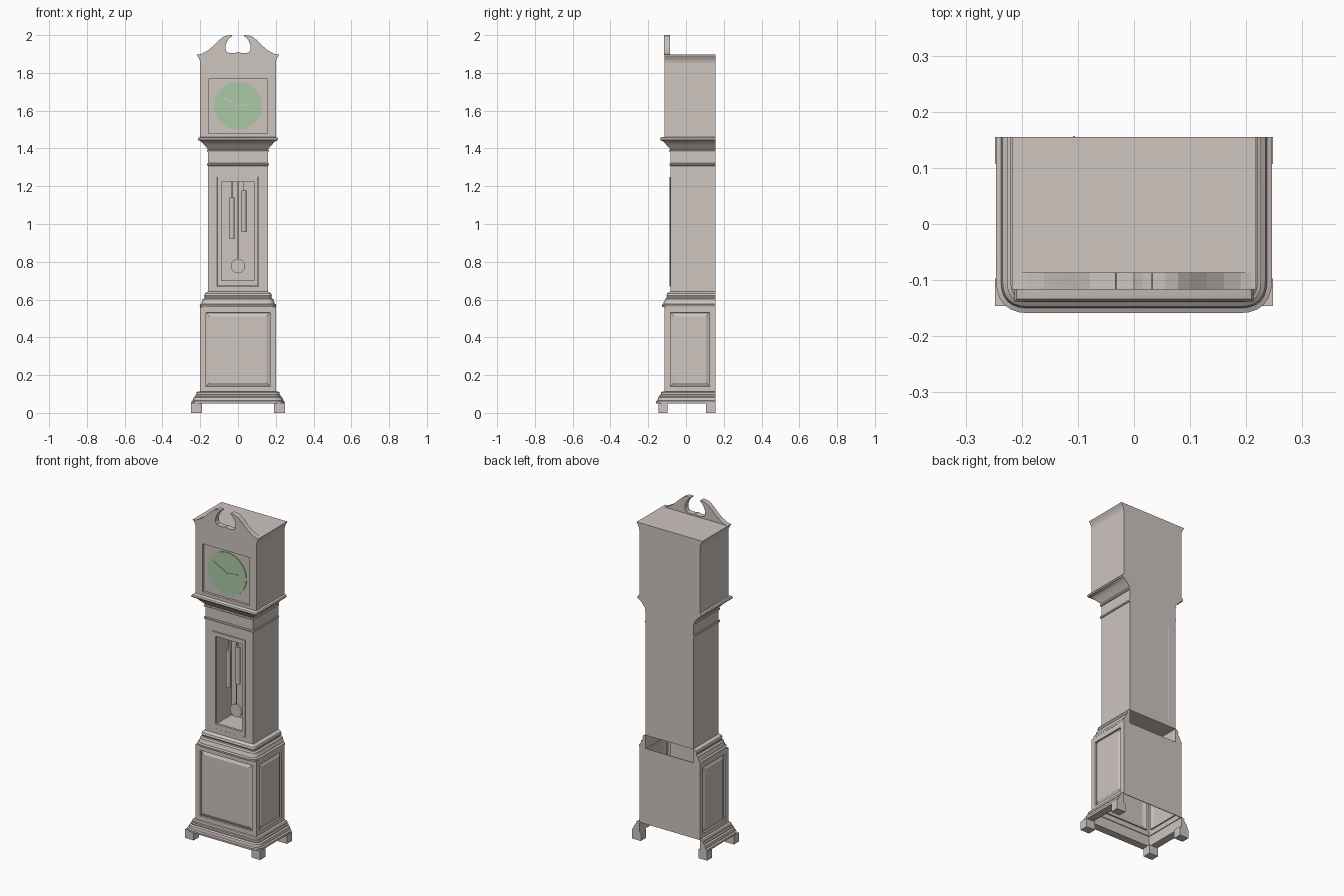
import bpy, bmesh, math
from mathutils import Vector, Matrix

if "Cube" in bpy.data.objects:
    bpy.data.objects.remove(bpy.data.objects["Cube"])

YB = 0.155                      # flat back plane
BASE = (0.2, -0.113)            # half width, front y
WAIST = (0.158, -0.083)
HOOD = (0.2, -0.113)


def material(name, rgb):
    m = bpy.data.materials.new(name)
    m.diffuse_color = (*rgb, 1)
    m.use_nodes = True
    m.node_tree.nodes["Principled BSDF"].inputs["Base Color"].default_value = m.diffuse_color
    return m


WOOD = material("warm_grey_wood", (0.62, 0.555, 0.52))
GREEN = material("pale_green_dial", (0.41, 0.59, 0.385))


def finish(name, bm, mat=WOOD, smooth=False):
    bmesh.ops.recalc_face_normals(bm, faces=bm.faces[:])
    me = bpy.data.meshes.new(name)
    bm.to_mesh(me)
    bm.free()
    ob = bpy.data.objects.new(name, me)
    me.materials.append(mat)
    bpy.context.collection.objects.link(ob)
    if smooth:
        bpy.ops.object.select_all(action='DESELECT')
        ob.select_set(True)
        bpy.context.view_layer.objects.active = ob
        bpy.ops.object.shade_smooth_by_angle(angle=math.radians(35))
    return ob


def box(name, x0, x1, y0, y1, z0, z1):
    bm = bmesh.new()
    bmesh.ops.create_cube(bm, size=1)
    for v in bm.verts:
        v.co = ((x0 + x1) / 2 + v.co.x * (x1 - x0), (y0 + y1) / 2 + v.co.y * (y1 - y0),
                (z0 + z1) / 2 + v.co.z * (z1 - z0))
    return finish(name, bm)


def cylinder(name, r, a, b, mat=WOOD, seg=16):
    a, b = Vector(a), Vector(b)
    bm = bmesh.new()
    rot = (b - a).to_track_quat('Z', 'Y').to_matrix().to_4x4()
    bmesh.ops.create_cone(bm, cap_ends=True, segments=seg, radius1=r, radius2=r,
                          depth=(b - a).length, matrix=Matrix.Translation((a + b) / 2) @ rot)
    return finish(name, bm, mat, True)


def extrude_y(name, pts, y0, y1):
    """Solid from an x-z outline."""
    bm = bmesh.new()
    f = bm.faces.new([bm.verts.new((x, y0, z)) for x, z in pts])
    ext = bmesh.ops.extrude_face_region(bm, geom=[f])
    for v in ext["geom"]:
        if isinstance(v, bmesh.types.BMVert):
            v.co.y = y1
    return finish(name, bm)


def frame(name, outer, inner, y0, y1):
    """Rectangular frame; rectangles are (half width, z0, z1)."""
    bm = bmesh.new()
    loops = []
    for (w, z0, z1), y in ((outer, y0), (inner, y0), (inner, y1), (outer, y1)):
        loops.append([bm.verts.new((x, y, z)) for x, z in ((-w, z0), (w, z0), (w, z1), (-w, z1))])
    for i in range(4):
        a, b = loops[i], loops[(i + 1) % 4]
        for k in range(4):
            n = (k + 1) % 4
            bm.faces.new((a[k], a[n], b[n], b[k]))
    return finish(name, bm)


def moulding(name, profile, ref, rounded=0.0):
    """Sweep a closed (offset, z) profile round the left, front and right sides."""
    hw, yf = ref
    bm = bmesh.new()
    rows = []
    for off, z in profile:
        x, y = hw + off, yf - off
        r = max(off, 0) * rounded
        right = [(x, YB)]
        for i in range(7 if rounded else 1):
            t = i / 6
            right.append((x - r * t * t, y + r * (1 - t) ** 2))
        path = right + [(-px, py) for px, py in reversed(right)]
        rows.append([bm.verts.new((px, py, z)) for px, py in path])
    n = len(rows)
    for i in range(n):
        a, b = rows[i], rows[(i + 1) % n]
        for k in range(len(a) - 1):
            bm.faces.new((a[k], a[k + 1], b[k + 1], b[k]))
    for end in (0, -1):
        bm.faces.new([r[end] for r in rows])
    return finish(name, bm, WOOD, True)


# Feet
for sx, side in ((-1, "left"), (1, "right")):
    for y0, y1, end in ((-0.146, -0.097, "front"), (0.107, YB, "back")):
        xs = sorted((sx * 0.19, sx * 0.248))
        box(f"{end}_{side}_foot", *xs, y0, y1, 0, 0.052)

# Plinth moulding, open at the back
moulding("plinth_moulding", [(0, 0.05), (0.045, 0.05), (0.046, 0.062), (0.037, 0.066), (0.037, 0.072),
                             (0.034, 0.082), (0.026, 0.088), (0.026, 0.094), (0.019, 0.097),
                             (0.020, 0.108), (0.014, 0.113), (0, 0.113)], BASE, 1.3)

# Base: open-ended box with raised panels on front and sides
bm = bmesh.new()
bmesh.ops.create_cube(bm, size=1)
for v in bm.verts:
    v.co = (v.co.x * 0.4, (BASE[1] + YB) / 2 + v.co.y * (YB - BASE[1]), 0.335 + v.co.z * 0.45)
bm.normal_update()
bmesh.ops.delete(bm, geom=[f for f in bm.faces if abs(f.normal.z) > 0.5], context='FACES_ONLY')
panels = [f for f in bm.faces if f.normal.y < 0.5]
for thick, depth in ((0.042, 0), (0.001, -0.010), (0.027, 0.009)):
    bmesh.ops.inset_individual(bm, faces=panels, thickness=thick, depth=depth)
base = finish("base_case", bm)
sol = base.modifiers.new("thickness", 'SOLIDIFY')
sol.thickness = 0.006
sol.offset = -1

# Moulding between base and waist, open at the back
moulding("waist_moulding", [(0, 0.56), (0.043, 0.56), (0.045, 0.572), (0.036, 0.577), (0.035, 0.586),
                            (0.029, 0.595), (0.029, 0.602), (0.020, 0.608), (0.018, 0.614),
                            (0.021, 0.622), (0.017, 0.633), (0.006, 0.640), (0, 0.643)], WAIST, 1.3)

# Waist: hollow case with a framed door opening
W, WF = WAIST
frame("waist_front", (W, 0.64, 1.405), (0.108, 0.67, 1.25), WF, WF + 0.014)
frame("door_frame", (0.106, 0.672, 1.248), (0.088, 0.70, 1.222), WF - 0.003, WF + 0.012)
box("waist_left_side", -W, -W + 0.012, WF + 0.014, YB, 0.64, 1.405)
box("waist_right_side", W - 0.012, W, WF + 0.014, YB, 0.64, 1.405)
box("waist_back", -W + 0.012, W - 0.012, YB - 0.01, YB, 0.64, 1.405)
box("waist_floor", -W + 0.012, W - 0.012, WF + 0.014, YB - 0.01, 0.64, 0.65)
cylinder("door_hinge_rod", 0.003, (-0.107, WF - 0.001, 0.67), (-0.107, WF - 0.001, 1.25), seg=8)
cylinder("back_hinge_rod", 0.002, (-0.107, YB, 0.67), (-0.107, YB, 1.25), seg=8)
for i, z in enumerate((1.315, 1.388)):
    moulding(f"waist_band_{i + 1}", [(-0.002, z - 0.008), (0.004, z - 0.006), (0.006, z),
                                     (0.004, z + 0.006), (-0.002, z + 0.008)], WAIST)

# Weights and pendulum
for side, x, z0 in (("left", -0.032, 0.92), ("right", 0.031, 0.957)):
    cylinder(f"{side}_weight", 0.013, (x, -0.045, z0), (x, -0.045, z0 + 0.22))
    cylinder(f"{side}_cable", 0.002, (x, -0.045, z0 + 0.22), (x, -0.045, 1.4), seg=8)
cylinder("pendulum_rod", 0.003, (0, -0.015, 0.79), (0, -0.015, 1.4), seg=8)
cylinder("pendulum_bob", 0.038, (0, -0.021, 0.777), (0, -0.009, 0.777), seg=32)

# Hood: flaring moulding, case, window frame
moulding("hood_moulding", [(0, 1.395), (0.006, 1.402), (0.018, 1.415), (0.032, 1.432), (0.044, 1.440),
                           (0.052, 1.443), (0.055, 1.450), (0.051, 1.457), (0.042, 1.461),
                           (0, 1.461)], WAIST)
H, HF = HOOD
box("hood_case", -H, H, HF + 0.014, YB, 1.455, 1.86)
box("hood_floor", -W, W, WF, YB, 1.40, 1.456)
frame("hood_front", (H, 1.455, 1.86), (0.155, 1.48, 1.767), HF, HF + 0.014)

# Cornice with flared sides, and scrolled pediment
flare = [(0.2, 1.855), (0.203, 1.868), (0.209, 1.881), (0.217, 1.893), (0.217, 1.897)]
extrude_y("cornice", flare + [(-x, z) for x, z in reversed(flare)], HF, YB)
scroll = [(0.217, 1.895), (0.19, 1.902), (0.16, 1.918), (0.13, 1.943), (0.10, 1.973), (0.078, 1.991),
          (0.055, 1.999), (0.033, 2.0), (0.031, 1.995), (0.046, 1.984), (0.058, 1.966),
          (0.067, 1.942), (0.066, 1.922), (0.058, 1.909), (0.035, 1.904), (0.015, 1.906)]
extrude_y("scroll_pediment", scroll + [(0, 1.911)] + [(-x, z) for x, z in reversed(scroll)],
          HF - 0.004, HF + 0.027)

# Dial and hands
DY = HF + 0.014
cylinder("dial", 0.127, (0, DY - 0.004, 1.625), (0, DY + 0.002, 1.625), GREEN, 64)
for name, tx, tz in (("minute_hand", -0.092, 1.677), ("hour_hand", 0.08, 1.635)):
    d = Vector((tx, tz - 1.627)).normalized()
    n = Vector((-d.y, d.x)) * 0.004
    c, t = Vector((0, 1.627)), Vector((tx, tz))
    extrude_y(name, [tuple(c + n), tuple(t + n * 0.5), tuple(t - n * 0.5), tuple(c - n)],
              DY - 0.007, DY - 0.003)
